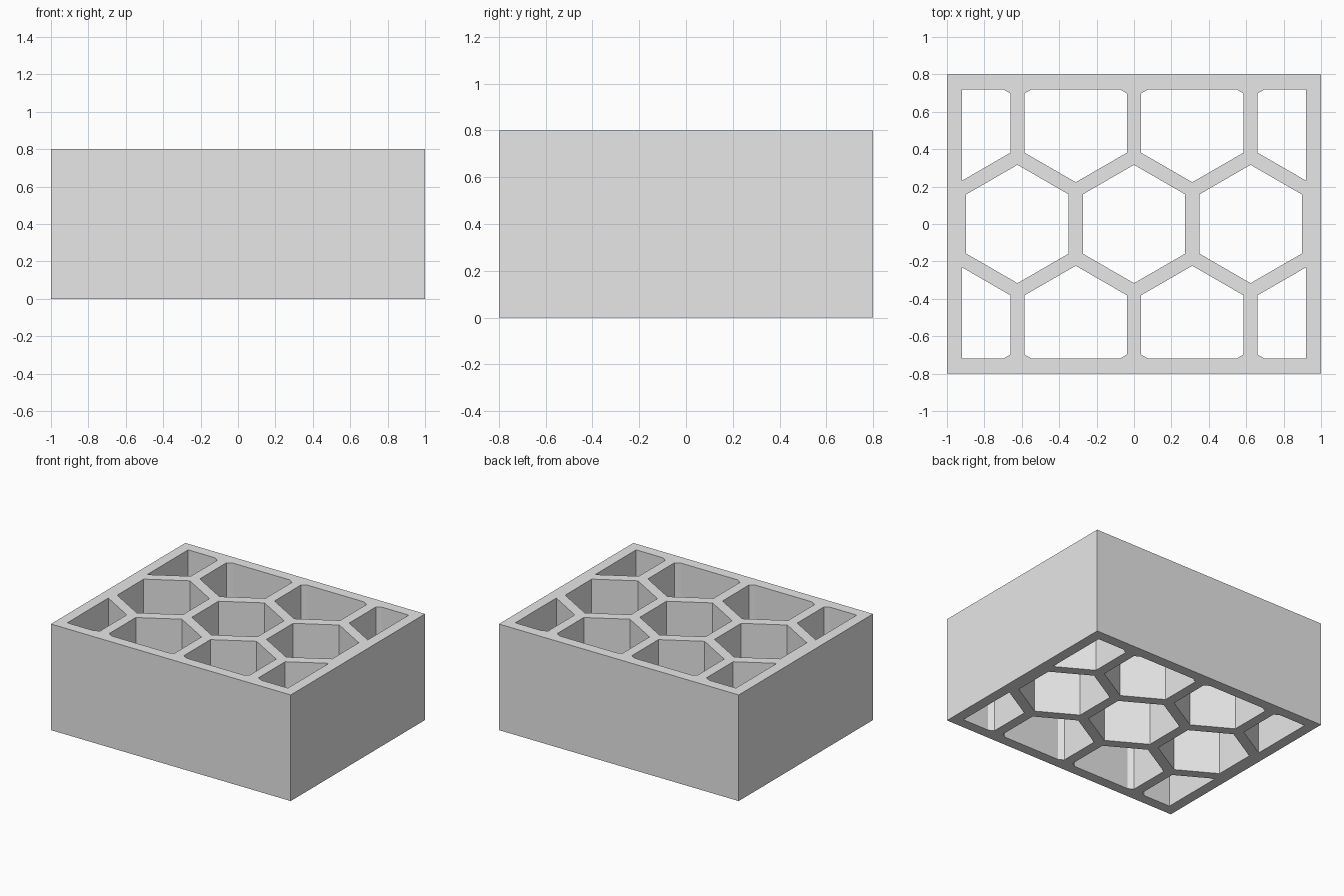
import bpy
import bmesh
from math import cos, sin, pi, sqrt

cube = bpy.data.objects.get("Cube")
if cube:
    bpy.data.objects.remove(cube, do_unlink=True)

HALF_X, HALF_Y, HEIGHT = 1.0, 0.8, 0.8
RIM = 0.08                      # frame thickness
PITCH = 0.623                   # distance between cell centres
APOTHEM = 0.274                 # half the cell width across flats
ROW = PITCH * sqrt(3) / 2

grey = bpy.data.materials.new("light grey")
grey.use_nodes = True
grey.diffuse_color = (0.8, 0.8, 0.8, 1)
grey.node_tree.nodes["Principled BSDF"].inputs["Base Color"].default_value = (0.8, 0.8, 0.8, 1)


def clip(points, axis, sign, limit):
    """Keep the part of a polygon where sign * coordinate <= limit."""
    kept = []
    for i, p in enumerate(points):
        q = points[(i + 1) % len(points)]
        dp, dq = sign * p[axis] - limit, sign * q[axis] - limit
        if dp <= 0:
            kept.append(p)
        if dp * dq < 0:
            t = dp / (dp - dq)
            kept.append(tuple(a + t * (b - a) for a, b in zip(p, q)))
    return kept


def cell(cx, cy):
    """Pointy-topped hexagon trimmed to the inside of the frame."""
    radius = APOTHEM * 2 / sqrt(3)
    points = [(cx + radius * cos(pi / 6 + k * pi / 3),
               cy + radius * sin(pi / 6 + k * pi / 3)) for k in range(6)]
    for sign in (-1, 1):
        points = clip(points, 0, sign, HALF_X - RIM)
        points = clip(points, 1, sign, HALF_Y - RIM)
    return points


# Outline of the block and its honeycomb openings
loops = [[(-HALF_X, -HALF_Y), (HALF_X, -HALF_Y), (HALF_X, HALF_Y), (-HALF_X, HALF_Y)]]
loops += [cell(i * PITCH, 0) for i in (-1, 0, 1)]
loops += [cell(i * PITCH, side * ROW) for side in (-1, 1) for i in (-1.5, -0.5, 0.5, 1.5)]

# Fill the bottom between the loops and extrude it upwards
bm = bmesh.new()
for loop in loops:
    verts = [bm.verts.new((x, y, 0)) for x, y in loop]
    for a, b in zip(verts, verts[1:] + verts[:1]):
        bm.edges.new((a, b))
bmesh.ops.triangle_fill(bm, use_beauty=True, use_dissolve=False,
                        edges=bm.edges[:], normal=(0, 0, 1))
result = bmesh.ops.extrude_face_region(bm, geom=bm.faces[:], use_keep_orig=True)
top = [g for g in result["geom"] if isinstance(g, bmesh.types.BMVert)]
bmesh.ops.translate(bm, verts=top, vec=(0, 0, HEIGHT))
bmesh.ops.recalc_face_normals(bm, faces=bm.faces[:])

mesh = bpy.data.meshes.new("honeycomb_block")
bm.to_mesh(mesh)
bm.free()
mesh.materials.append(grey)
block = bpy.data.objects.new("honeycomb_block", mesh)
bpy.context.collection.objects.link(block)
